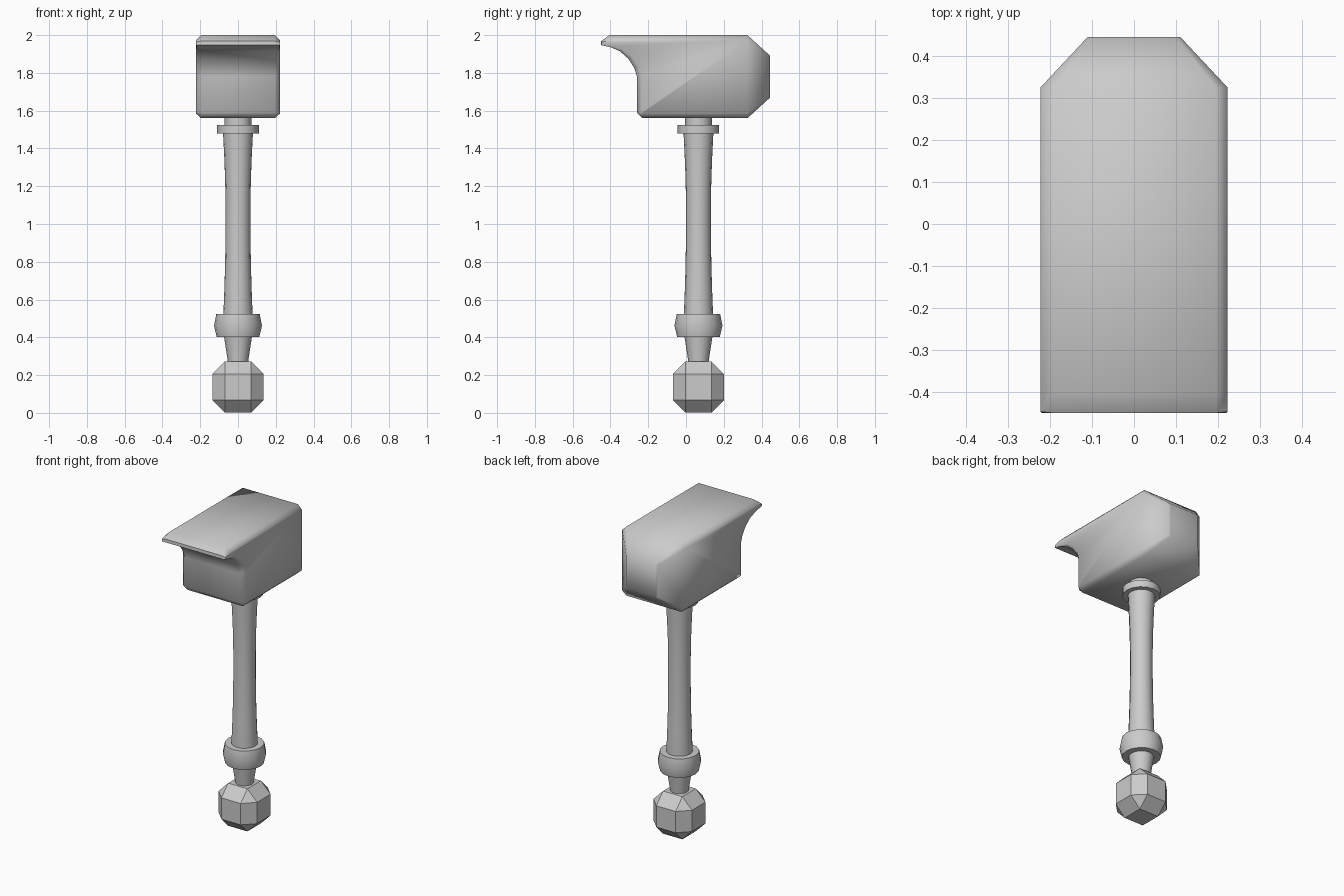
import bpy, bmesh, math

if "Cube" in bpy.data.objects:
    bpy.data.objects.remove(bpy.data.objects["Cube"])

AXIS_Y = 0.066  # handle axis


def finish(name, bm, angle=None):
    bmesh.ops.remove_doubles(bm, verts=bm.verts, dist=1e-4)
    bmesh.ops.recalc_face_normals(bm, faces=bm.faces)
    me = bpy.data.meshes.new(name)
    bm.to_mesh(me)
    bm.free()
    ob = bpy.data.objects.new(name, me)
    bpy.context.collection.objects.link(ob)
    if angle:
        bpy.ops.object.select_all(action='DESELECT')
        ob.select_set(True)
        bpy.context.view_layer.objects.active = ob
        bpy.ops.object.shade_smooth_by_angle(angle=math.radians(angle))
    return ob


def lathe(name, profile, sides=16, angle=40):
    bm = bmesh.new()
    rings = []
    for r, z in profile:
        rings.append([bm.verts.new((r * math.cos(2 * math.pi * i / sides),
                                    AXIS_Y + r * math.sin(2 * math.pi * i / sides), z))
                      for i in range(sides)])
    for a, b in zip(rings, rings[1:]):
        for i in range(sides):
            j = (i + 1) % sides
            bm.faces.new((a[i], a[j], b[j], b[i]))
    bm.faces.new(rings[0])
    bm.faces.new(rings[-1])
    return finish(name, bm, angle)


# Hammer head: side profile as (half width, y, z); rim is the outline, side is the inset flank
rim = [(.195, .325, 1.56), (.195, -.23, 1.56), (.195, -.26, 1.59), (.195, -.26, 1.78),
       (.199, -.273, 1.825), (.205, -.305, 1.875), (.212, -.35, 1.915), (.219, -.40, 1.936),
       (.22, -.45, 1.947), (.195, -.45, 1.968), (.195, -.405, 2.0), (.195, .325, 2.0),
       (.10, .446, 1.89), (.10, .446, 1.67)]
side = [(.223, .325, 1.585), (.223, -.235, 1.585), (.223, -.235, 1.59), (.223, -.235, 1.79),
        (.223, -.25, 1.835), (.223, -.285, 1.885), (.223, -.335, 1.922), (.223, -.39, 1.942),
        (.223, -.447, 1.95), (.223, -.447, 1.962), (.223, -.405, 1.973), (.223, .325, 1.973),
        (.11, .446, 1.88), (.11, .446, 1.68)]
bm = bmesh.new()
loops = [[bm.verts.new((s * x, y, z)) for x, y, z in pts]
         for s, pts in ((-1, side), (-1, rim), (1, rim), (1, side))]
n = len(rim)
for a, b in zip(loops, loops[1:]):
    for i in range(n):
        j = (i + 1) % n
        bm.faces.new((a[i], a[j], b[j], b[i]))
for lp in (loops[0], loops[3]):
    bm.faces.new(lp[:12])                          # flat flank
    bm.faces.new((lp[0], lp[11], lp[12], lp[13]))  # taper to the striking face
finish("hammer_head", bm, 52)

# Handle shaft with flared ends
lathe("shaft", [(.077, .50), (.077, .53), (.072, .66), (.068, .80), (.066, .95), (.066, 1.10),
                (.068, 1.23), (.073, 1.36), (.079, 1.48)])
# Collar under the head and neck
lathe("collar", [(.11, 1.478), (.11, 1.523)])
lathe("neck", [(.071, 1.50), (.071, 1.58)])
# Bulged grip ring and tapering stem
lathe("grip_ring", [(.113, .402), (.127, .462), (.115, .523)])
lathe("stem", [(.053, .26), (.055, .28), (.075, .41)])

# Faceted pommel: a bevelled cube
bm = bmesh.new()
bmesh.ops.create_cube(bm, size=.272)
bmesh.ops.bevel(bm, geom=bm.edges[:], offset=.068, segments=1, affect='EDGES')
bmesh.ops.translate(bm, verts=bm.verts, vec=(0, AXIS_Y, .137))
finish("pommel", bm)
